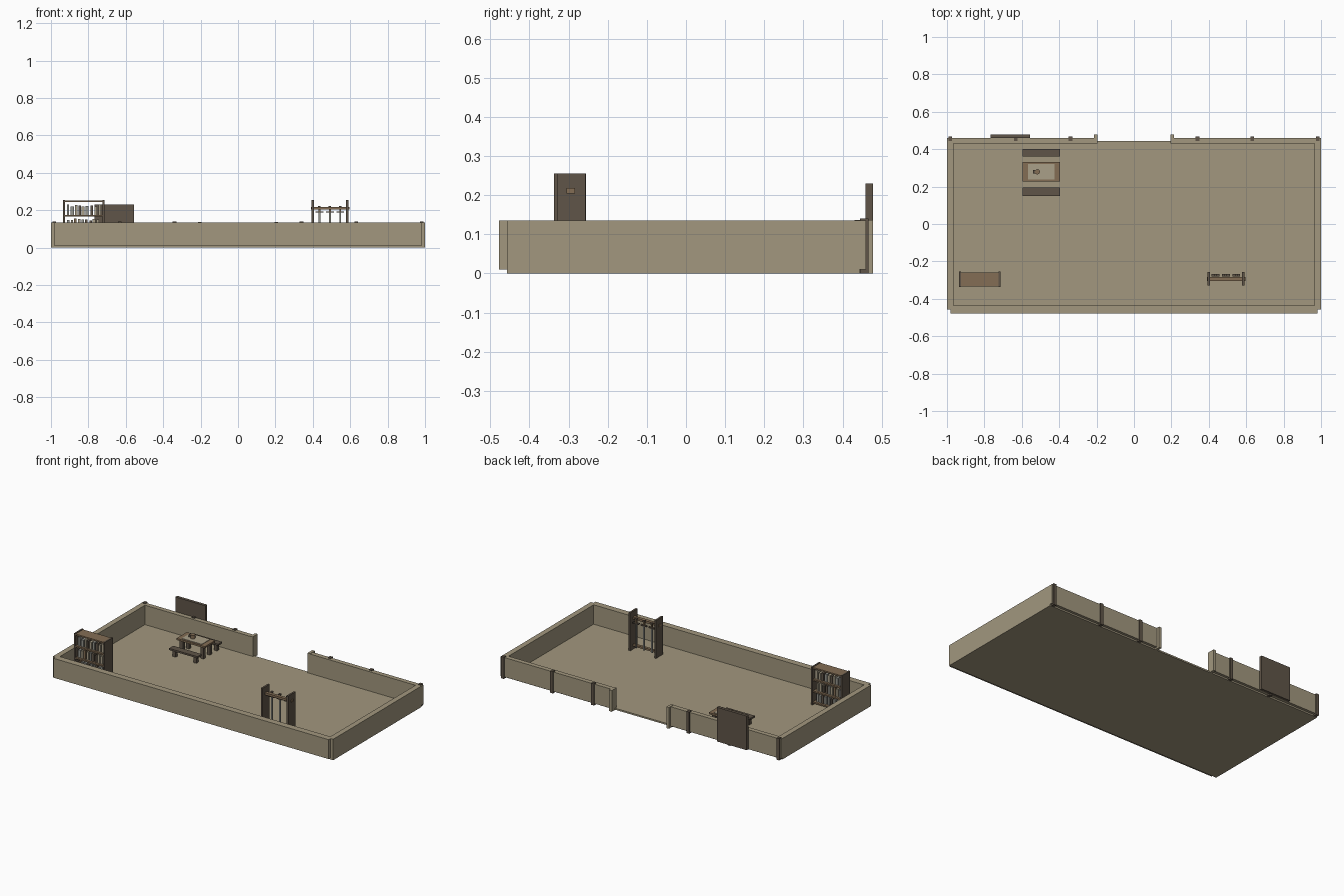
import bpy, random
from mathutils import Vector

random.seed(4)
cube = bpy.data.objects.get("Cube")
if cube:
    bpy.data.objects.remove(cube, do_unlink=True)


def material(name, r, g, b):
    m = bpy.data.materials.new(name)
    m.use_nodes = True
    m.diffuse_color = (r, g, b, 1)
    m.node_tree.nodes["Principled BSDF"].inputs["Base Color"].default_value = (r, g, b, 1)
    return m


STONE = material("sandy stone", .36, .31, .21)
DARK = material("dark timber", .115, .09, .065)
BROWN = material("brown wood", .23, .155, .09)
PAPER = material("pale parchment", .40, .35, .25)
STEEL = material("grey steel", .30, .30, .27)


def box(name, x, y, z, mat):
    """Box from (min, max) pairs on each axis."""
    lo, hi = Vector((x[0], y[0], z[0])), Vector((x[1], y[1], z[1]))
    bpy.ops.mesh.primitive_cube_add(size=1, location=(lo + hi) / 2)
    ob = bpy.context.object
    ob.name = name
    ob.scale = hi - lo
    ob.data.materials.append(mat)
    return ob


def around(c, half):
    return (c - half, c + half)


# Floor and perimeter walls
FLOOR = .01
WALL = (FLOOR, .135)
box("floor", (-1, 1), (-.458, .443), (0, FLOOR), STONE)
box("front_wall", (-.982, .982), (-.478, -.437), WALL, STONE)
for side, s in (("right", -1), ("left", 1)):
    box(side + "_wall", sorted((s * .965, s)), (-.458, .438), WALL, STONE)
    box(side + "_back_wall", sorted((s * .195, s)), (.43, .46), WALL, STONE)
    box(side + "_door_jamb", around(s * .204, .009), (.43, .478), (0, .137), STONE)
    # Timber posts on the back wall
    for i, x in enumerate((.34, .632, .983)):
        box(f"{side}_post_{i}", around(s * x, .01), (.445, .467), (0, .14), DARK)

# Board standing against the back wall
box("back_board", (-.768, -.555), (.459, .478), (FLOOR, .23), DARK)

# Bookcase, open front and back
for x in (-.93, -.72):
    box("bookcase_side", around(x, .005), (-.337, -.255), (FLOOR, .255), DARK)
for z in (.02, .091, .166, .243):
    box("bookcase_shelf", (-.925, -.725), (-.334, -.258), (z, z + .009), BROWN)
for z in (.029, .1, .175):
    x = -.915
    while x < -.745:
        w = random.uniform(.012, .018)
        box("book", (x, x + w), (-.322, -.272), (z, z + random.uniform(.044, .056)),
            random.choice((PAPER, DARK, STEEL, BROWN)))
        x += w + random.uniform(.003, .01)

# Weapon rack with three hanging swords
for x in (.4, .584):
    box("rack_side", around(x, .006), (-.33, -.257), (FLOOR, .255), DARK)
box("rack_top_rail", (.39, .595), (-.305, -.284), (.204, .218), BROWN)
box("rack_base_rail", (.406, .578), (-.302, -.284), (.03, .042), BROWN)
for x in (.435, .491, .547):
    box("sword_blade", around(x, .005), (-.277, -.272), (.03, .187), STEEL)
    box("sword_guard", around(x, .021), (-.281, -.267), (.187, .194), DARK)
    box("sword_grip", around(x, .005), (-.279, -.27), (.194, .215), BROWN)
    box("sword_pommel", around(x, .007), (-.282, -.267), (.215, .223), DARK)


def trestle(name, y, top, thick, mat, leg_y):
    """Flat top on legs standing at both ends."""
    box(name + "_top", (-.597, -.395), y, (top - thick, top), mat)
    for x in (-.57, -.422):
        for cy in leg_y:
            box(name + "_leg", around(x, .011), around(cy, .01), (FLOOR, top - thick), DARK)


# Table with two benches
trestle("table", (.226, .331), .098, .011, BROWN, (.246, .311))
trestle("front_bench", (.151, .194), .062, .011, DARK, (.1725,))
trestle("rear_bench", (.362, .402), .062, .011, DARK, (.382,))

# Map and tankard on the table
box("map", (-.568, -.425), (.238, .32), (.098, .101), PAPER)
bpy.ops.mesh.primitive_cylinder_add(vertices=12, radius=.014, depth=.022, location=(-.517, .279, .112))
mug = bpy.context.object
mug.name = "tankard"
mug.data.materials.append(BROWN)
box("tankard_handle", (-.541, -.529), around(.279, .009), (.105, .12), DARK)
